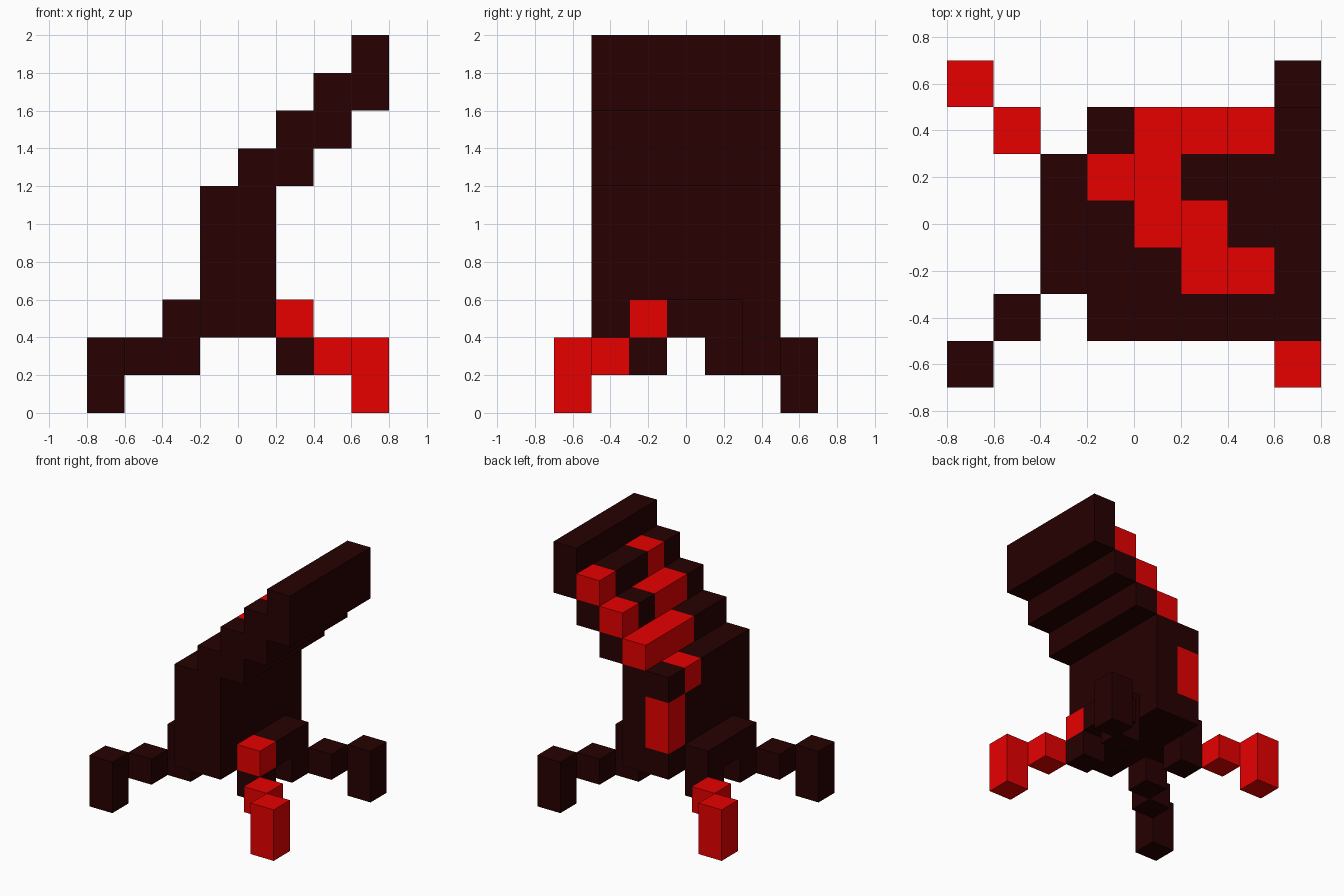
import bpy, bmesh
from mathutils import Vector

if "Cube" in bpy.data.objects:
    bpy.data.objects.remove(bpy.data.objects["Cube"])

U = 0.2  # block size


def material(name, rgb):
    m = bpy.data.materials.new(name)
    m.diffuse_color = (*rgb, 1)
    m.use_nodes = True
    m.node_tree.nodes["Principled BSDF"].inputs["Base Color"].default_value = m.diffuse_color
    return m


MATS = [material("dark maroon", (0.02, 0.0, 0.0002)),
        material("bright red", (0.8, 0.0, 0.0))]
DARK, RED = 0, 1
blocks = {}  # (i, j, k) -> (part name, colour)


def fill(part, xs, ys, zs, colour=DARK):
    """Fill inclusive block ranges; later fills repaint earlier ones."""
    for i in range(xs[0], xs[1] + 1):
        for j in range(ys[0], ys[1] + 1):
            for k in range(zs[0], zs[1] + 1):
                blocks[i, j, k] = (part, colour)


# Upright body and the leaning steps above it
fill("body", (-1, 0), (-2, 2), (2, 5))
fill("body", (0, 0), (-2, 2), (6, 6))
for s in range(1, 4):
    fill("leaning_steps", (s, s), (-2, 2), (5 + s, 6 + s))

# Red veins on the body and the steps
fill("body", (-1, -1), (2, 2), (3, 4), RED)
fill("body", (-1, -1), (1, 1), (5, 5), RED)
fill("body", (0, 0), (0, 2), (6, 6), RED)
fill("leaning_steps", (1, 1), (-1, 0), (7, 7), RED)
fill("leaning_steps", (2, 2), (-1, -1), (8, 8), RED)
for s in (1, 2):
    fill("leaning_steps", (s, s), (2, 2), (6 + s, 6 + s), RED)

# Side ledges at the base of the body
fill("left_ledge", (-2, -2), (-1, 1), (2, 2))
fill("right_ledge", (1, 1), (-1, 1), (2, 2))
fill("right_ledge", (1, 1), (-1, -1), (2, 2), RED)

# Four diagonal legs, red on one diagonal
for sx, side in ((1, "right"), (-1, "left")):
    for sy, end in ((1, "back"), (-1, "front")):
        name = f"{end}_{side}_leg"
        colour = RED if sx * sy < 0 else DARK
        for step in (1, 2, 3):
            i = step if sx > 0 else -1 - step
            low = 0 if step == 3 else 1
            fill(name, (i, i), (sy * step,) * 2, (low, 1),
                 DARK if step == 1 else colour)


def build(part):
    """Mesh of the outer block faces of one part."""
    bm = bmesh.new()
    for (i, j, k), (name, colour) in blocks.items():
        if name != part:
            continue
        centre = Vector((i + 0.5, j, k + 0.5))
        for axis in range(3):
            for sign in (1, -1):
                n, u, v = Vector(), Vector(), Vector()
                n[axis], u[(axis + 1) % 3], v[(axis + 2) % 3] = sign, 1, sign
                if (i + int(n.x), j + int(n.y), k + int(n.z)) in blocks:
                    continue
                corners = [(centre + (n + a * u + b * v) / 2) * U
                           for a, b in ((-1, -1), (1, -1), (1, 1), (-1, 1))]
                face = bm.faces.new([bm.verts.new(c) for c in corners])
                face.material_index = colour
    bmesh.ops.remove_doubles(bm, verts=bm.verts, dist=0.001)
    mesh = bpy.data.meshes.new(part)
    bm.to_mesh(mesh)
    bm.free()
    for m in MATS:
        mesh.materials.append(m)
    bpy.context.collection.objects.link(bpy.data.objects.new(part, mesh))


for part in sorted({name for name, _ in blocks.values()}):
    build(part)
